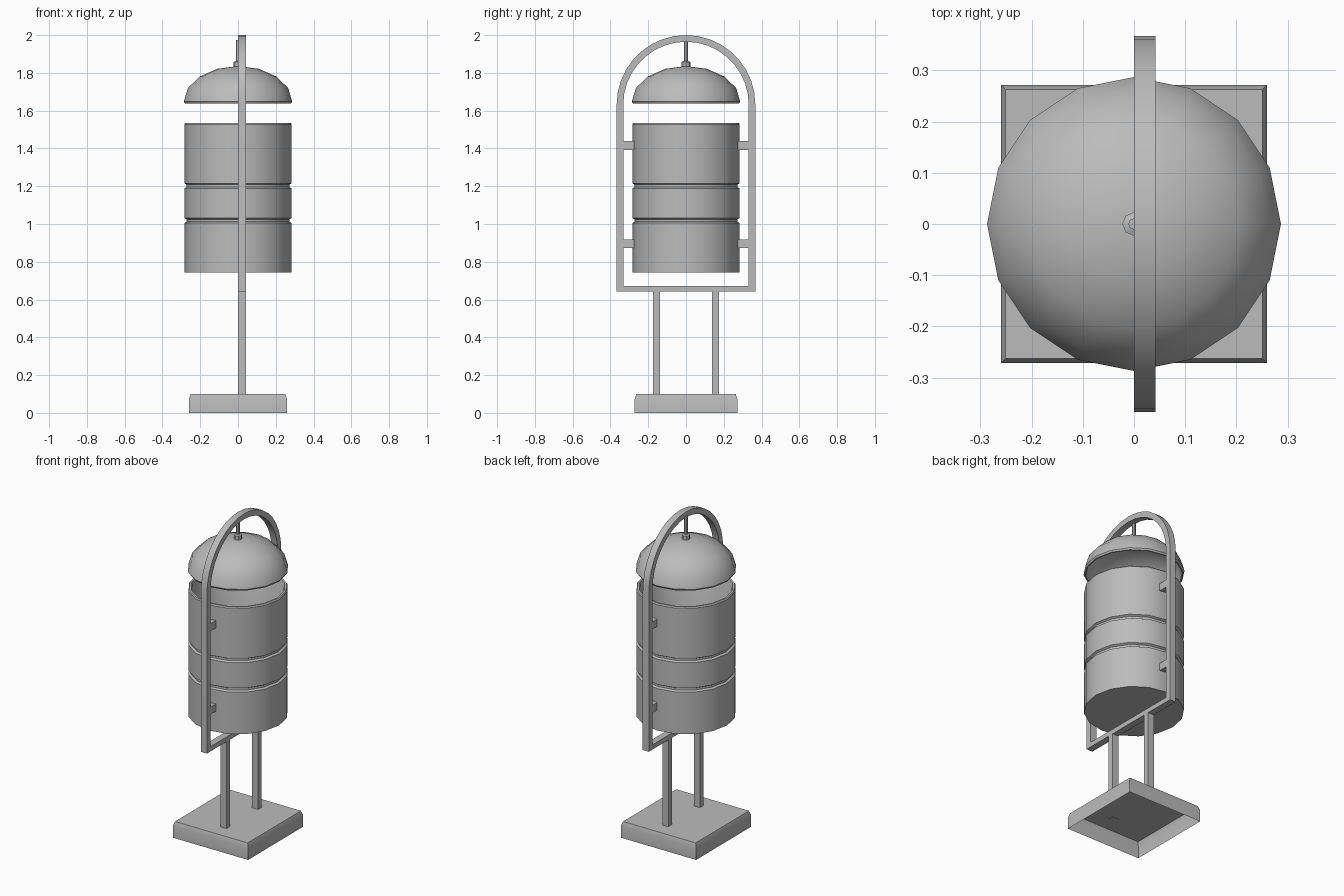
import bpy, bmesh, math
from mathutils import Vector

if "Cube" in bpy.data.objects:
    bpy.data.objects.remove(bpy.data.objects["Cube"], do_unlink=True)

grey = bpy.data.materials.new("grey metal")
grey.use_nodes = True
grey.diffuse_color = (0.5, 0.5, 0.5, 1)
grey.node_tree.nodes["Principled BSDF"].inputs["Base Color"].default_value = (0.5, 0.5, 0.5, 1)

BAR_X = (0.0, 0.042)  # the frame stands just left of the centre line


def finish(name, bm, fix_normals=True):
    if fix_normals:
        bmesh.ops.recalc_face_normals(bm, faces=bm.faces)
    mesh = bpy.data.meshes.new(name)
    bm.to_mesh(mesh)
    bm.free()
    mesh.materials.append(grey)
    obj = bpy.data.objects.new(name, mesh)
    bpy.context.collection.objects.link(obj)
    bpy.ops.object.select_all(action="DESELECT")
    obj.select_set(True)
    bpy.context.view_layer.objects.active = obj
    bpy.ops.object.shade_smooth_by_angle(angle=math.radians(32))
    return obj


def box(name, x, y, z):
    bm = bmesh.new()
    bmesh.ops.create_cube(bm, size=1)
    for v in bm.verts:
        v.co = [lo + (c + 0.5) * (hi - lo) for c, (lo, hi) in zip(v.co, (x, y, z))]
    return finish(name, bm)


def lathe(name, profile, sides):
    """Turn an (r, z) profile about the z axis."""
    bm = bmesh.new()
    pts = [bm.verts.new((r, 0, z)) for r, z in profile]
    edges = [bm.edges.new(pair) for pair in zip(pts, pts[1:])]
    bmesh.ops.spin(bm, geom=pts + edges, cent=(0, 0, 0), axis=(0, 0, 1),
                   angle=math.tau, steps=sides, use_duplicate=False)
    bmesh.ops.remove_doubles(bm, verts=bm.verts, dist=0.0005)
    return finish(name, bm)


# Base: open-bottomed box with a chamfered top
bm = bmesh.new()
bmesh.ops.create_cube(bm, size=1)
bottom = [f for f in bm.faces if f.normal.z < -0.5]
top = [f for f in bm.faces if f.normal.z > 0.5]
for v in bm.verts:
    v.co = (v.co.x * 0.52, v.co.y * 0.544, 0.072 if v.co.z > 0 else 0)
rim = bmesh.ops.extrude_face_region(bm, geom=top)["geom"]
for v in [g for g in rim if isinstance(g, bmesh.types.BMVert)]:
    v.co -= Vector((math.copysign(0.009, v.co.x), math.copysign(0.009, v.co.y), -0.028))
bmesh.ops.delete(bm, geom=bottom + top, context="FACES")
finish("base", bm)

# Bin: bucket with two grooves, open at the top
bin_profile = [(0, 0.743), (0.284, 0.743)]
for z in (1.018, 1.202):
    bin_profile += [(0.284, z - 0.013), (0.272, z - 0.006), (0.272, z + 0.006), (0.284, z + 0.013)]
bin_profile += [(0.284, 1.528), (0.279, 1.535), (0.268, 1.535), (0.264, 1.528),
                (0.264, 0.765), (0, 0.765)]
lathe("bin", bin_profile, 16)

# Lid: squashed half sphere with a thin hollow shell
arc = [math.radians(a) for a in (0, 22.5, 45, 67.5, 90)]
outer = [(0.287 * math.cos(a), 1.648 + 0.188 * math.sin(a)) for a in arc]
inner = [(0.272 * math.cos(a), 1.645 + 0.176 * math.sin(a)) for a in reversed(arc)]
lathe("lid", inner + [(0.274, 1.638), (0.281, 1.638)] + outer, 16)

# Hanger rod with a collar
lathe("hanger_rod", [(0, 1.82), (0.023, 1.82), (0.023, 1.858), (0.011, 1.862),
                     (0.011, 1.975), (0, 1.975)], 8)

# Frame: rounded hoop extruded along x
STEPS, SPRING = 18, 1.633


def hoop(radius, low):
    pts = [(-radius, low), (radius, low)]
    for i in range(STEPS + 1):
        a = math.pi * i / STEPS
        pts.append((radius * math.cos(a), SPRING + radius * math.sin(a)))
    return pts


bm = bmesh.new()
loops = [[bm.verts.new((x, y, z)) for y, z in hoop(r, low)]
         for x, r, low in ((BAR_X[0], 0.367, 0.642), (BAR_X[1], 0.367, 0.642),
                           (BAR_X[1], 0.332, 0.672), (BAR_X[0], 0.332, 0.672))]
count = len(loops[0])
for k in range(4):
    a, b = loops[k], loops[(k + 1) % 4]
    for i in range(count):
        j = (i + 1) % count
        bm.faces.new((a[i], a[j], b[j], b[i]))
finish("frame_hoop", bm)

# Legs and brackets, mirrored front to back
for side, s in (("front", -1), ("back", 1)):
    box(side + "_leg", BAR_X, sorted((s * 0.138, s * 0.174)), (0.098, 0.642))
    for level, z in (("lower", 0.895), ("upper", 1.416)):
        box(f"{side}_{level}_bracket", BAR_X, sorted((s * 0.272, s * 0.334)),
            (z - 0.023, z + 0.023))
